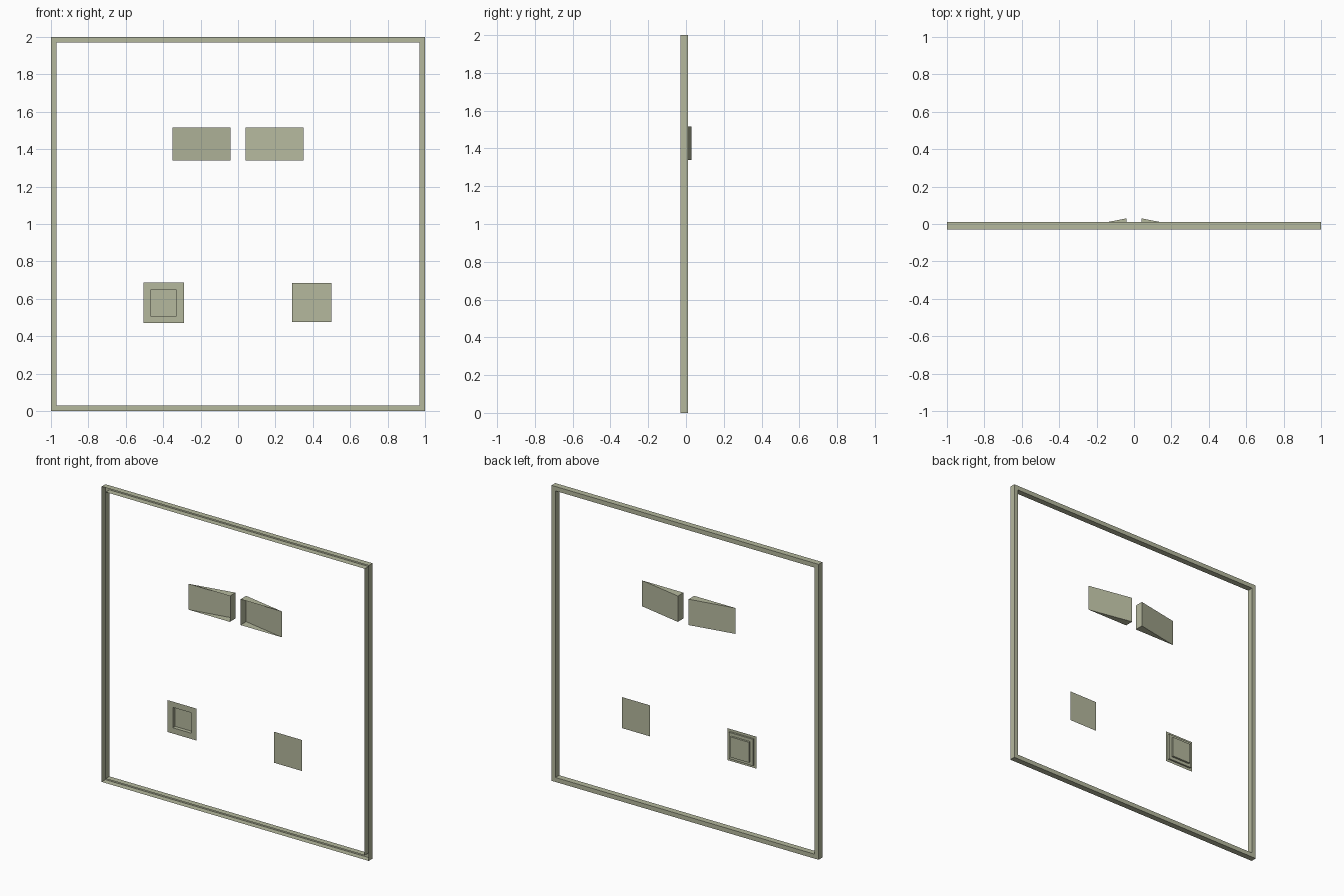
import bpy
import bmesh

cube = bpy.data.objects.get("Cube")
if cube:
    bpy.data.objects.remove(cube, do_unlink=True)

olive = bpy.data.materials.new("olive_grey")
olive.use_nodes = True
colour = (0.46, 0.48, 0.34, 1)
olive.diffuse_color = colour
olive.node_tree.nodes["Principled BSDF"].inputs["Base Color"].default_value = colour

FRONT = -0.03


def finish(name, bm):
    bmesh.ops.recalc_face_normals(bm, faces=bm.faces)
    mesh = bpy.data.meshes.new(name)
    bm.to_mesh(mesh)
    bm.free()
    mesh.materials.append(olive)
    obj = bpy.data.objects.new(name, mesh)
    bpy.context.scene.collection.objects.link(obj)
    return obj


def nested_squares(name, cx, cz, rings, cap=False):
    """Sheet metal lofted through square rings of (half width, y)."""
    bm = bmesh.new()
    loops = []
    for h, y in rings:
        loops.append([bm.verts.new((cx + sx * h, y, cz + sz * h))
                      for sx, sz in ((-1, -1), (1, -1), (1, 1), (-1, 1))])
    for a, b in zip(loops, loops[1:]):
        for i in range(4):
            j = (i + 1) % 4
            bm.faces.new((a[i], a[j], b[j], b[i]))
    if cap:
        bm.faces.new(loops[-1])
    return finish(name, bm)


def wedge(name, side):
    """Hood with a slanted back, an inner end wall and an open front."""
    bm = bmesh.new()
    profile = ((0.35, FRONT), (0.04, 0.03), (0.04, FRONT))
    low, high = [[bm.verts.new((side * x, y, z)) for x, y in profile]
                 for z in (1.34, 1.515)]
    bm.faces.new(low)
    bm.faces.new(high)
    for i in range(2):
        bm.faces.new((low[i], low[i + 1], high[i + 1], high[i]))
    return finish(name, bm)


# Surrounding channel, open towards the front
nested_squares("outer_frame", 0, 1,
               [(1, FRONT), (1, 0.01), (0.97, 0.01), (0.97, FRONT)])

# Pair of slanted hoods
wedge("left_hood", 1)
wedge("right_hood", -1)

# Plain square plate
nested_squares("left_plate", 0.395, 0.58, [(0.105, FRONT)], cap=True)

# Square plate with a sunken pocket and a step behind it
nested_squares("right_plate", -0.398, 0.578,
               [(0.108, FRONT), (0.069, FRONT), (0.069, -0.005)], cap=True)
nested_squares("right_plate_step", -0.398, 0.578,
               [(0.09, FRONT), (0.09, -0.018), (0.069, -0.018)])
